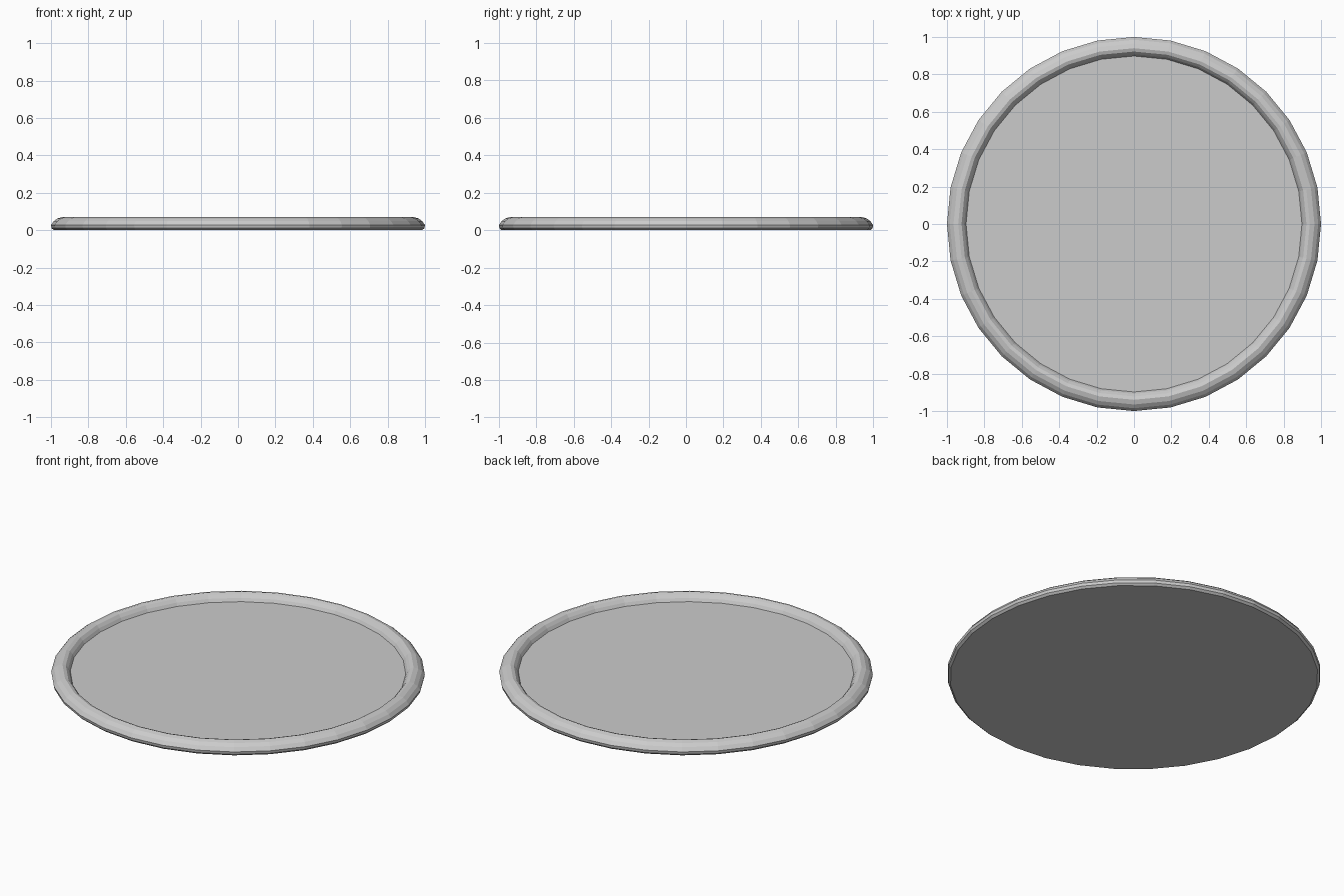
import bpy, bmesh
from math import sin, cos, pi

if "Cube" in bpy.data.objects:
    bpy.data.objects.remove(bpy.data.objects["Cube"])

SIDES = 32
# rim cross-section (radius, height), from underside edge over the lip to the floor
PROFILE = [(0.985, 0.0), (0.997, 0.011), (1.0, 0.027), (0.985, 0.048),
           (0.965, 0.063), (0.94, 0.07), (0.922, 0.064), (0.908, 0.048), (0.898, 0.03)]

# round tray: spun rim profile closed by an underside and a recessed floor
bm = bmesh.new()
rings = [[bm.verts.new((r * cos(2 * pi * i / SIDES), r * sin(2 * pi * i / SIDES), z))
          for i in range(SIDES)] for r, z in PROFILE]
for a, b in zip(rings, rings[1:]):
    for i in range(SIDES):
        j = (i + 1) % SIDES
        bm.faces.new((a[i], a[j], b[j], b[i]))
bm.faces.new(rings[0][::-1])
bm.faces.new(rings[-1])
bmesh.ops.recalc_face_normals(bm, faces=bm.faces)

mesh = bpy.data.meshes.new("round_tray")
bm.to_mesh(mesh)
bm.free()
bpy.context.collection.objects.link(bpy.data.objects.new("round_tray", mesh))
